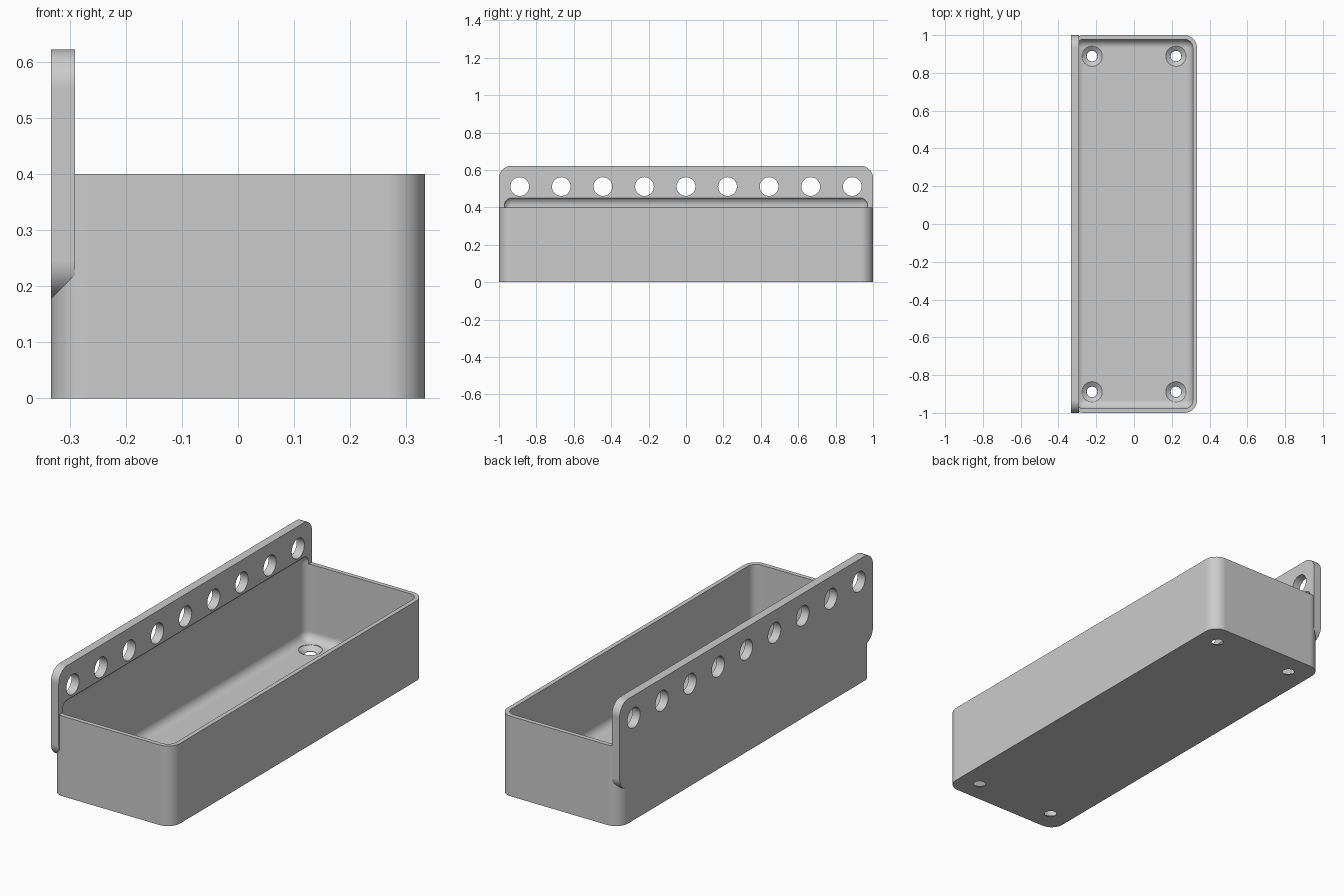
import bpy, bmesh
from math import radians
from mathutils import Matrix, Vector

cube = bpy.data.objects.get("Cube")
if cube:
    bpy.data.objects.remove(cube, do_unlink=True)

HALF_X, HALF_Y = 1 / 3, 1.0
WALL, RADIUS = 0.0222, 0.0667
PITCH = 2 / 9

grey = bpy.data.materials.new("plain grey")
grey.use_nodes = True
colour = (0.6, 0.6, 0.6, 1)
grey.diffuse_color = colour
grey.node_tree.nodes["Principled BSDF"].inputs["Base Color"].default_value = colour


def make_object(name, bm):
    bmesh.ops.recalc_face_normals(bm, faces=bm.faces)
    mesh = bpy.data.meshes.new(name)
    bm.to_mesh(mesh)
    bm.free()
    mesh.materials.append(grey)
    obj = bpy.data.objects.new(name, mesh)
    bpy.context.collection.objects.link(obj)
    return obj


def rounded_box(name, low, high, radius, axis=None):
    """Box with rounded edges: all of them, or only those along one axis."""
    low, high = Vector(low), Vector(high)
    bm = bmesh.new()
    bmesh.ops.create_cube(bm, size=1)
    for v in bm.verts:
        v.co = (low + high) / 2 + v.co * (high - low)
    edges = [e for e in bm.edges if axis is None
             or abs((e.verts[0].co - e.verts[1].co).normalized()[axis]) > 0.9]
    bmesh.ops.bevel(bm, geom=edges, offset=radius, offset_type='OFFSET',
                    segments=12, profile=0.5, affect='EDGES')
    return make_object(name, bm)


def add_cone(bm, centre, r_low, r_high, depth, turn=Matrix()):
    bmesh.ops.create_cone(bm, cap_ends=True, segments=48, radius1=r_low,
                          radius2=r_high, depth=depth,
                          matrix=Matrix.Translation(centre) @ turn)


def combine(target, tool, operation):
    mod = target.modifiers.new(operation.lower(), 'BOOLEAN')
    mod.operation, mod.solver, mod.object = operation, 'EXACT', tool
    bpy.context.view_layer.objects.active = target
    bpy.ops.object.modifier_apply(modifier=mod.name)
    bpy.data.objects.remove(tool, do_unlink=True)


# Tray body and the rounded hanging plate on its left-hand side
tray = rounded_box("wall_tray", (-HALF_X, -HALF_Y, 0), (HALF_X, HALF_Y, 0.4), RADIUS, axis=2)
plate = rounded_box("hanging_plate", (-HALF_X, -HALF_Y, 0.178),
                    (-0.2905, HALF_Y, 0.6222), RADIUS, axis=0)
combine(tray, plate, 'UNION')

# Hollow with rounded floor, running up into a cove in the plate
hollow = rounded_box("hollow_cutter", (-HALF_X + WALL, -HALF_Y + WALL, WALL),
                     (HALF_X - WALL, HALF_Y - WALL, 0.457), RADIUS - WALL)
combine(tray, hollow, 'DIFFERENCE')

# Row of round holes through the plate
bm = bmesh.new()
for i in range(-4, 5):
    add_cone(bm, (-HALF_X, i * PITCH, 0.5111), 0.05, 0.05, 0.3,
             Matrix.Rotation(radians(90), 4, 'Y'))
combine(tray, make_object("plate_hole_cutter", bm), 'DIFFERENCE')

# Countersunk screw holes in the floor corners
through, sinks, heads = bmesh.new(), bmesh.new(), bmesh.new()
for x in (-PITCH, PITCH):
    for y in (-4 * PITCH, 4 * PITCH):
        add_cone(through, (x, y, 0), 0.028, 0.028, 0.2)
        add_cone(sinks, (x, y, WALL / 2 + 0.001), 0.0285, 0.0555, WALL - 0.002)
        add_cone(heads, (x, y, WALL + 0.0195), 0.0555, 0.0555, 0.041)
for name, bm in (("screw", through), ("countersink", sinks), ("screw_head", heads)):
    combine(tray, make_object(name + "_cutter", bm), 'DIFFERENCE')

# Smooth fillets, crisp edges
bpy.ops.object.select_all(action='DESELECT')
tray.select_set(True)
bpy.context.view_layer.objects.active = tray
bpy.ops.object.shade_smooth_by_angle(angle=radians(25))
weighted = tray.modifiers.new("even_shading", 'WEIGHTED_NORMAL')
weighted.keep_sharp = True
